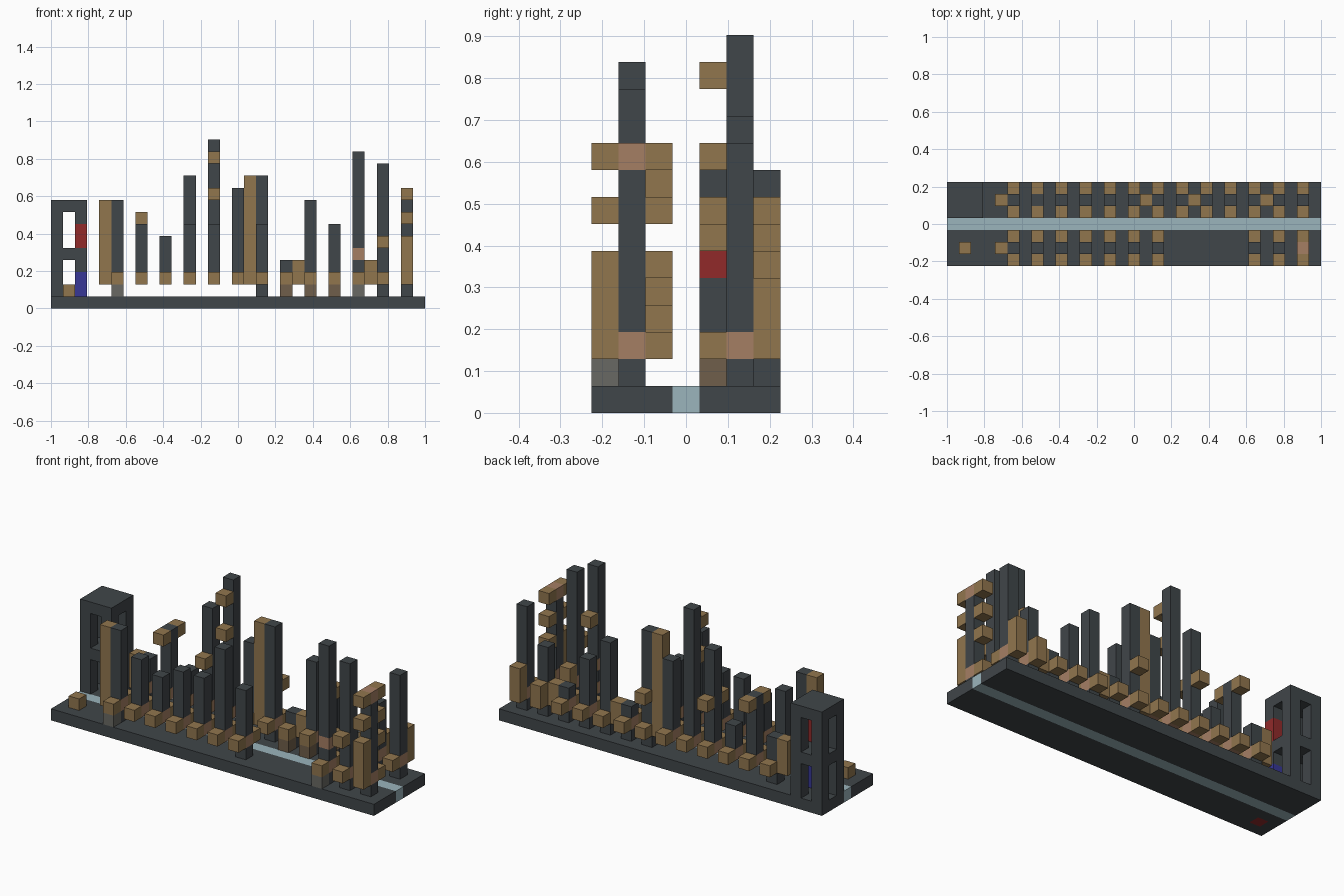
import bpy, bmesh
from mathutils import Matrix, Vector

cube = bpy.data.objects.get("Cube")
if cube:
    bpy.data.objects.remove(cube, do_unlink=True)

U = 2 / 31                      # one grid cell
NX, NY = 31, 7


def material(name, rgb):
    m = bpy.data.materials.new(name)
    m.use_nodes = True
    m.diffuse_color = (*rgb, 1)
    m.node_tree.nodes["Principled BSDF"].inputs["Base Color"].default_value = (*rgb, 1)
    return m


SLATE = material("slate", (.051, .061, .067))
TAN = material("tan", (.283, .181, .076))
PINK = material("dusty pink", (.376, .209, .127))
WATER = material("pale blue", (.328, .462, .503))
RED = material("red", (.283, .023, .023))
BLUE = material("blue", (.038, .038, .305))
GREY = material("grey", (.141, .141, .127))
UMBER = material("grey brown", (.162, .112, .069))


def blocks(name, mat, boxes):
    """One object from boxes (x, y, z, width, depth, height) in grid cells."""
    bm = bmesh.new()
    for x, y, z, w, d, h in boxes:
        centre = Vector((x + w / 2 - NX / 2, y + d / 2 - NY / 2, z + h / 2)) * U
        size = Matrix.Diagonal((w * U, d * U, h * U, 1))
        bmesh.ops.create_cube(bm, size=1, matrix=Matrix.Translation(centre) @ size)
    mesh = bpy.data.meshes.new(name)
    bm.to_mesh(mesh)
    bm.free()
    mesh.materials.append(mat)
    obj = bpy.data.objects.new(name, mesh)
    bpy.context.collection.objects.link(obj)


# Base slab with a channel down the middle and a marker cell
blocks("base", SLATE, [(0, 0, 0, NX, 1, 1), (0, 1, 0, 1, 1, 1), (2, 1, 0, NX - 2, 1, 1),
                       (0, 2, 0, NX, 1, 1), (0, 4, 0, NX, 3, 1)])
blocks("channel", WATER, [(0, 3, 0, NX, 1, 1)])
blocks("base_marker", RED, [(1, 1, 0, 1, 1, 1)])
blocks("marker_cap", TAN, [(1, 1, 1, 1, 1, 1)])

# Open corner tower: four posts, a middle floor and a roof
posts = [(x, y, 1, 1, 1, 7) for x in (0, 2) for y in (4, 6) if (x, y) != (2, 4)]
blocks("tower", SLATE, posts + [(2, 4, 3, 1, 1, 2), (2, 4, 7, 1, 1, 1),
                                (1, 4, 4, 1, 3, 1), (0, 5, 4, 1, 1, 1),
                                (2, 5, 4, 1, 1, 1), (0, 4, 8, 3, 3, 1)])
blocks("tower_red_panel", RED, [(2, 4, 5, 1, 1, 2)])
blocks("tower_blue_panel", BLUE, [(2, 4, 1, 1, 1, 2)])

# Pillar tops, keyed by grid column
ROWS = {
    "front": (1, {5: 9, 7: 7, 9: 6, 11: 7, 13: 7, 15: 10, 17: 7, 25: 13, 27: 12, 29: 10}),
    "back": (5, {5: 5, 7: 8, 9: 5, 11: 11, 13: 14, 15: 9, 17: 11, 19: 4, 21: 9,
                 23: 7, 25: 4, 27: 7, 29: 10}),
}
JOINTS = {("front", 25): [2, 4], ("front", 29): [2, 9]}

# Extra arm blocks beyond the crossbars: column -> (depth row, level, height)
ARMS = {
    "front": {25: [(2, 4, 1), (2, 8, 1)], 27: [(0, 5, 1), (2, 3, 1)],
              29: [(0, 3, 3), (0, 7, 1), (0, 9, 1), (2, 5, 1), (2, 7, 1), (2, 9, 1)]},
    "back": {7: [(4, 7, 1), (6, 7, 1)], 11: [(4, 6, 1), (6, 6, 1)],
             13: [(4, 9, 1), (4, 12, 1)], 17: [(6, 5, 1)], 27: [(6, 3, 1)],
             29: [(6, 3, 2)]},
}

for row, (y, tops) in ROWS.items():
    shafts, joints, arms = [], [], []
    for x, top in tops.items():
        z = 2 if 7 <= x <= 15 else 1          # the middle pillars hover
        for j in JOINTS.get((row, x), [2]):
            if j > z:
                shafts.append((x, y, z, 1, 1, j - z))
            joints.append((x, y, j, 1, 1, 1))
            z = j + 1
        if top > z:
            shafts.append((x, y, z, 1, 1, top - z))
        arms += [(x, y + s, 2, 1, 1, 1) for s in (-1, 1)]
        arms += [(x, ay, az, 1, 1, h) for ay, az, h in ARMS[row].get(x, [])]
    blocks(row + "_pillars", SLATE, shafts)
    blocks(row + "_pillar_joints", PINK, joints)
    blocks(row + "_arms", TAN, arms)

# Tan slabs standing against some pillars
blocks("side_slabs", TAN, [(4, 1, 2, 1, 1, 7), (4, 5, 2, 1, 1, 3), (16, 5, 2, 1, 1, 9),
                           (20, 5, 2, 1, 1, 2), (26, 5, 2, 1, 1, 2)])

# Footings under a few arms
blocks("front_footings", GREY, [(x, 0, 1, 1, 1, 1) for x in (5, 25)])
blocks("back_footings", UMBER, [(x, 4, 1, 1, 1, 1) for x in (19, 21, 23)])
